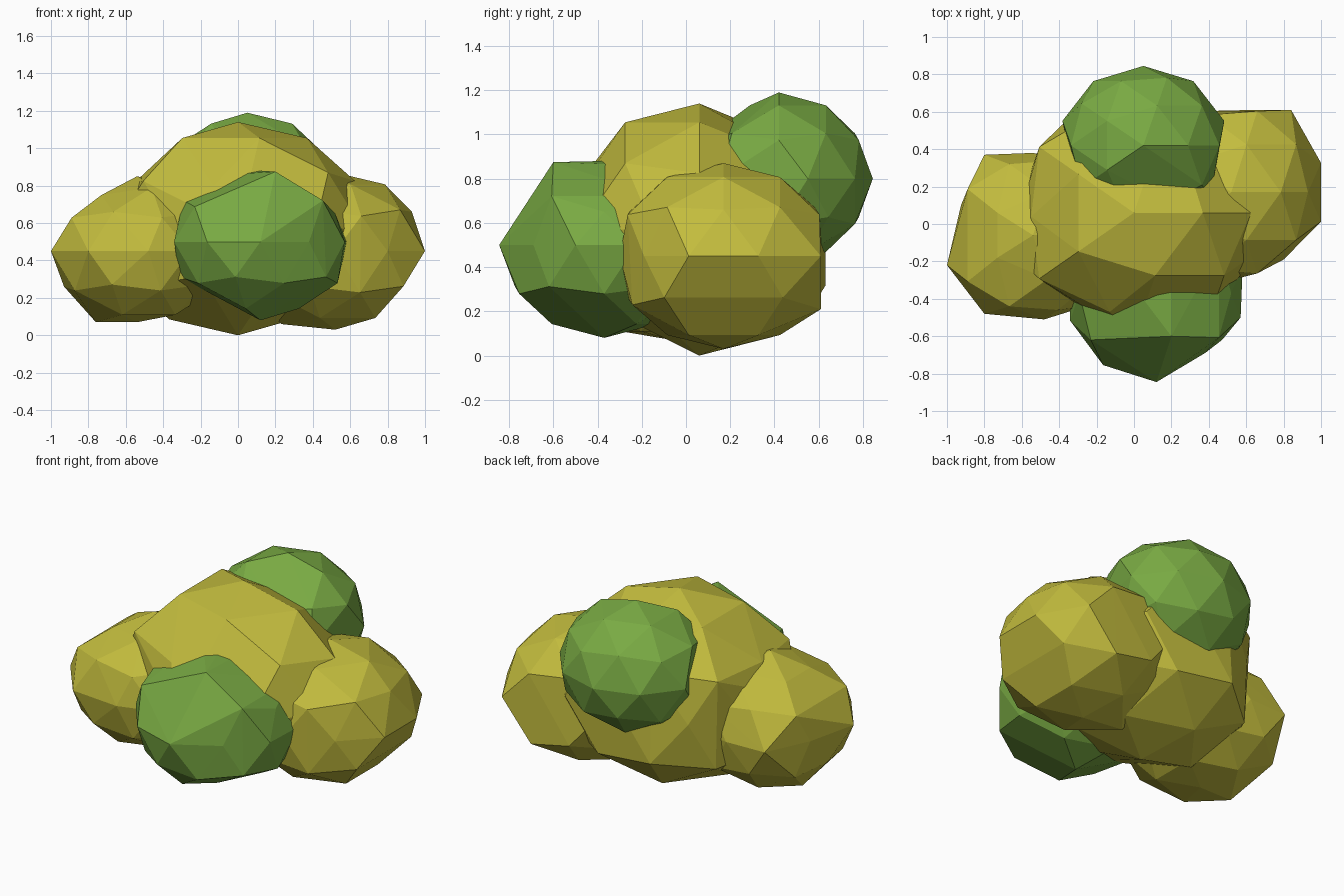
import bpy, bmesh, math
from mathutils import Vector

if "Cube" in bpy.data.objects:
    bpy.data.objects.remove(bpy.data.objects["Cube"])

# Heights of the vertex rings of a faceted ball, top to bottom
RINGS = dict(A=0.851, B=0.526, C=0.447, D=0.0, E=-0.447, F=-0.526, G=-0.851)


def material(name, rgb):
    m = bpy.data.materials.new(name)
    m.diffuse_color = (*rgb, 1.0)
    m.use_nodes = True
    m.node_tree.nodes["Principled BSDF"].inputs["Base Color"].default_value = m.diffuse_color
    return m


olive = material("olive yellow", (0.54, 0.50, 0.047))
green = material("leaf green", (0.19, 0.40, 0.056))


def corner(code):
    """Direction of a corner named by ring letter and angle, e.g. D90."""
    z, a = RINGS[code[0]], math.radians(int(code[1:]))
    r = math.sqrt(1 - z * z)
    return Vector((r * math.cos(a), r * math.sin(a), z))


def clump(name, centre, radii, mat, drop="", move={}, low=(-9,) * 3, high=(9,) * 3):
    """Leaf clump: scaled icosphere with some corners cut off or shifted."""
    bm = bmesh.new()
    bmesh.ops.create_icosphere(bm, subdivisions=2, radius=1.0)
    pick = lambda c: min(bm.verts, key=lambda v: (v.co - corner(c)).length)
    dropped = [pick(c) for c in drop.split()]
    moved = {pick(c): p for c, p in move.items()}
    pts = []
    for v in bm.verts:
        if v in dropped:
            continue
        p = moved.get(v) or [centre[i] + v.co[i] * radii[i] for i in range(3)]
        pts.append([min(max(p[i], low[i]), high[i]) for i in range(3)])
    bm.clear()
    verts = [bm.verts.new(p) for p in pts]
    bmesh.ops.convex_hull(bm, input=verts)
    bmesh.ops.delete(bm, geom=[v for v in bm.verts if not v.link_faces], context='VERTS')
    bmesh.ops.recalc_face_normals(bm, faces=bm.faces[:])
    mesh = bpy.data.meshes.new(name)
    bm.to_mesh(mesh)
    bm.free()
    mesh.materials.append(mat)
    ob = bpy.data.objects.new(name, mesh)
    bpy.context.collection.objects.link(ob)
    return ob


# Large middle clump standing on the ground
clump("middle_clump", (0, 0.06, 0.57), (0.70, 0.67, 0.57), olive,
      drop="A72 B36 D90 C288 D162 D234 G252 G324",
      move={"B180": (-0.55, 0.04, 0.82), "B252": (-0.13, -0.47, 0.80),
            "D126": (-0.385, 0.53, 0.57)})

# Yellow side clumps
clump("left_clump", (-0.54, -0.06, 0.45), (0.483, 0.47, 0.40), olive,
      drop="B180",
      move={"D162": (-0.925, 0.10, 0.45), "D126": (-0.80, 0.37, 0.45),
            "D234": (-0.80, -0.48, 0.45), "D270": (-0.48, -0.51, 0.45),
            "D198": (-1.0, -0.22, 0.45), "E180": (-0.93, -0.06, 0.26),
            "A144": (-0.73, 0.06, 0.75), "A216": (-0.73, -0.18, 0.75),
            "G180": (-0.76, -0.06, 0.07)},
      low=(-9, -9, 0.07), high=(9, 0.38, 9))
clump("right_clump", (0.52, 0.17, 0.45), (0.504, 0.51, 0.42), olive,
      drop="D90 F0",
      move={"D54": (0.84, 0.61, 0.45), "F72": (0.64, 0.61, 0.21),
            "C0": (0.93, 0.17, 0.66), "D306": (0.80, -0.19, 0.45),
            "G180": (0.23, 0.17, 0.06)},
      low=(-9, -0.30, -9), high=(9, 0.61, 9))

# Green clumps at the front and back
clump("front_clump", (0.12, -0.37, 0.50), (0.485, 0.475, 0.42), green,
      drop="A216 A0 B252 C288 G180 G324",
      move={"A288": (0.20, -0.60, 0.875), "C0": (0.52, -0.37, 0.65),
            "D306": (0.38, -0.69, 0.50), "D342": (0.57, -0.50, 0.50)},
      high=(9, 9, 0.88))
clump("back_clump", (0.05, 0.42, 0.80), (0.455, 0.425, 0.39), green,
      drop="A288 D342",
      move={"D306": (0.41, 0.15, 0.80), "D198": (-0.33, 0.33, 0.80)},
      low=(-9, 0.12, -9))
